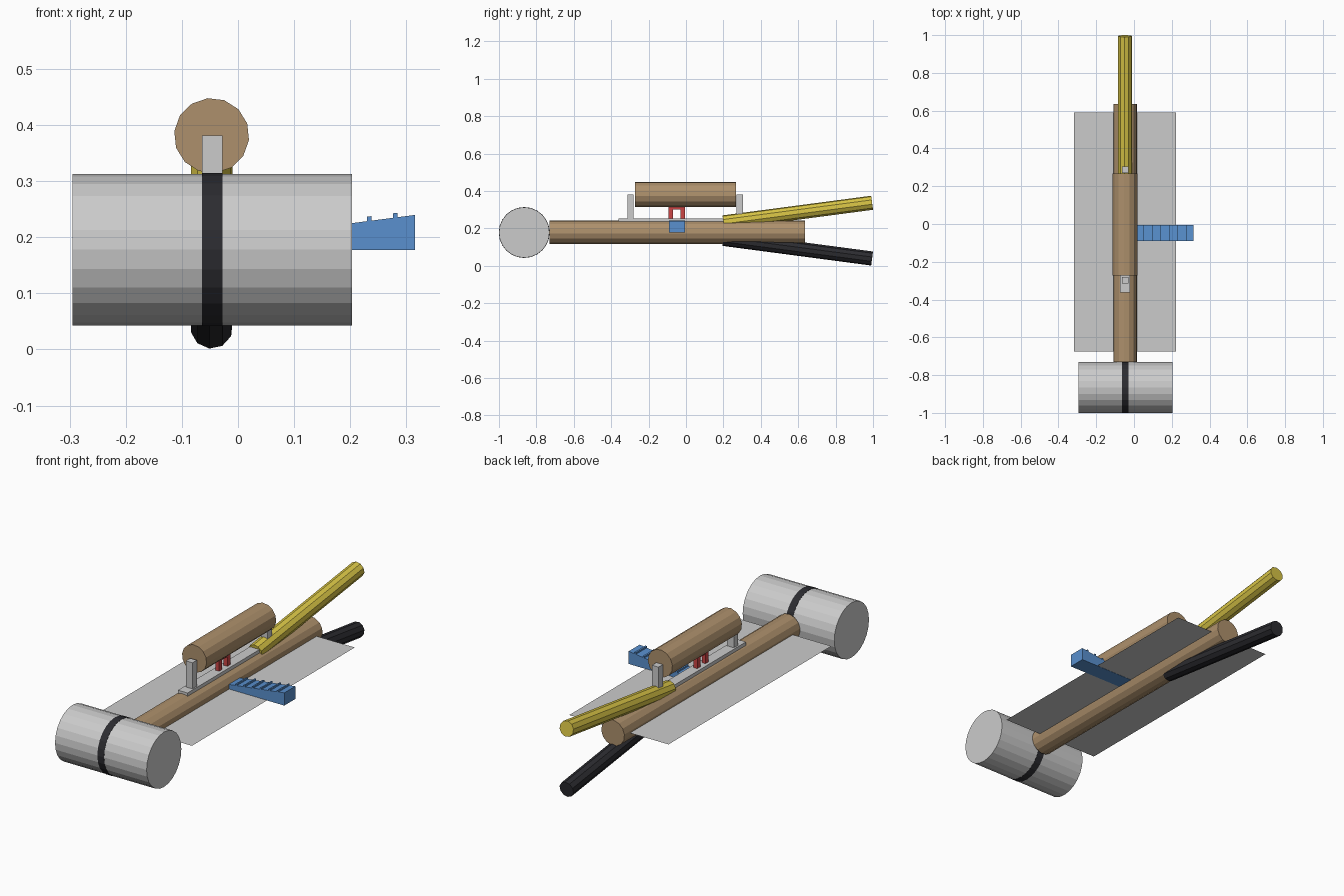
import bpy, bmesh, math
from mathutils import Vector, Matrix

if "Cube" in bpy.data.objects:
    bpy.data.objects.remove(bpy.data.objects["Cube"])

CX = -0.047  # centre line of the body


def material(name, rgb):
    m = bpy.data.materials.new(name)
    m.diffuse_color = (*rgb, 1)
    m.use_nodes = True
    m.node_tree.nodes["Principled BSDF"].inputs["Base Color"].default_value = m.diffuse_color
    return m


BROWN = material("brown", (0.42, 0.28, 0.15))
YELLOW = material("yellow", (0.68, 0.55, 0.06))
BLACK = material("black", (0.025, 0.025, 0.03))
BLUE = material("blue", (0.10, 0.28, 0.62))
RED = material("red", (0.6, 0.06, 0.06))


def finish(name, bm, mat=None):
    bmesh.ops.recalc_face_normals(bm, faces=bm.faces)
    me = bpy.data.meshes.new(name)
    bm.to_mesh(me)
    bm.free()
    ob = bpy.data.objects.new(name, me)
    bpy.context.collection.objects.link(ob)
    if mat:
        me.materials.append(mat)
    return ob


def rod(name, a, b, r, sides, mat=None, turn=0.0):
    """Capped cylinder from a to b; turn sets where its first corner sits."""
    a, b = Vector(a), Vector(b)
    w = (b - a).normalized()
    u = Vector((1, 0, 0)) if abs(w.x) < 0.9 else Vector((0, 1, 0))
    v = w.cross(u).normalized()
    if v.z < 0:
        v = -v
    bm = bmesh.new()
    rings = []
    for c in (a, b):
        ring = []
        for i in range(sides):
            t = math.radians(turn) + 2 * math.pi * i / sides
            ring.append(bm.verts.new(c + r * (u * math.cos(t) + v * math.sin(t))))
        bm.faces.new(ring)
        rings.append(ring)
    for i in range(sides):
        j = (i + 1) % sides
        bm.faces.new((rings[0][i], rings[0][j], rings[1][j], rings[1][i]))
    return finish(name, bm, mat)


def box(name, x, y, z, mat=None):
    bm = bmesh.new()
    bmesh.ops.create_cube(bm, size=1)
    for v in bm.verts:
        v.co = [lo + (c + 0.5) * (hi - lo) for c, (lo, hi) in zip(v.co, (x, y, z))]
    return finish(name, bm, mat)


# Front drum with its dark centre band
rod("front_drum", (-0.295, -0.865, 0.178), (0.203, -0.865, 0.178), 0.135, 24)
rod("drum_band", (-0.064, -0.865, 0.178), (-0.028, -0.865, 0.178), 0.136, 24, BLACK)

# Main body tube and the raised upper tube
rod("body_tube", (CX, -0.73, 0.18), (CX, 0.635, 0.18), 0.063, 14, BROWN, 96)
rod("upper_tube", (CX, -0.272, 0.381), (CX, 0.268, 0.381), 0.067, 14, BROWN, 96)

# Splayed tail rods, above and below
rod("upper_tail_rod", (CX, 0.2, 0.232), (CX, 0.995, 0.337), 0.038, 10, YELLOW, 96)
rod("lower_tail_rod", (CX, 0.2, 0.144), (CX, 0.995, 0.039), 0.038, 10, BLACK, 264)

# Thin flat wing sheet
bm = bmesh.new()
bm.faces.new([bm.verts.new((x, y, 0.178)) for x, y in
              ((-0.318, -0.675), (0.222, -0.675), (0.222, 0.59), (-0.318, 0.59))])
finish("wing_sheet", bm)

# Mounting rail and the posts carrying the upper tube
box("mount_rail", (-0.073, -0.021), (-0.362, 0.2), (0.236, 0.253))
for name, y in (("front_post", -0.297), ("rear_post", 0.288)):
    box(name, (-0.064, -0.028), (y - 0.017, y + 0.017), (0.245, 0.381))

# Red bracket between rail and upper tube
for name, y in (("bracket_front_leg", -0.082), ("bracket_rear_leg", -0.018)):
    box(name, (-0.057, -0.037), (y - 0.012, y + 0.012), (0.24, 0.32), RED)
box("bracket_bar", (-0.057, -0.037), (-0.094, -0.006), (0.3, 0.32), RED)


# Wedge-shaped side step with ridges along its sloping top
def top_z(x):
    return 0.225 + (x - 0.203) * 0.13


profile = [(-0.03, 0.177), (0.315, 0.177), (0.315, top_z(0.315))]
for x in (0.28, 0.234, 0.188, 0.143, 0.098, 0.053):
    for dx, dz in ((0.004, 0), (0.004, 0.008), (-0.004, 0.008), (-0.004, 0)):
        profile.append((x + dx, top_z(x + dx) + dz))
profile.append((-0.03, top_z(-0.03)))
bm = bmesh.new()
face = bm.faces.new([bm.verts.new((x, -0.09, z)) for x, z in profile])
ext = bmesh.ops.extrude_face_region(bm, geom=[face])
bmesh.ops.translate(bm, vec=(0, 0.085, 0),
                    verts=[g for g in ext["geom"] if isinstance(g, bmesh.types.BMVert)])
finish("side_step", bm, BLUE)
